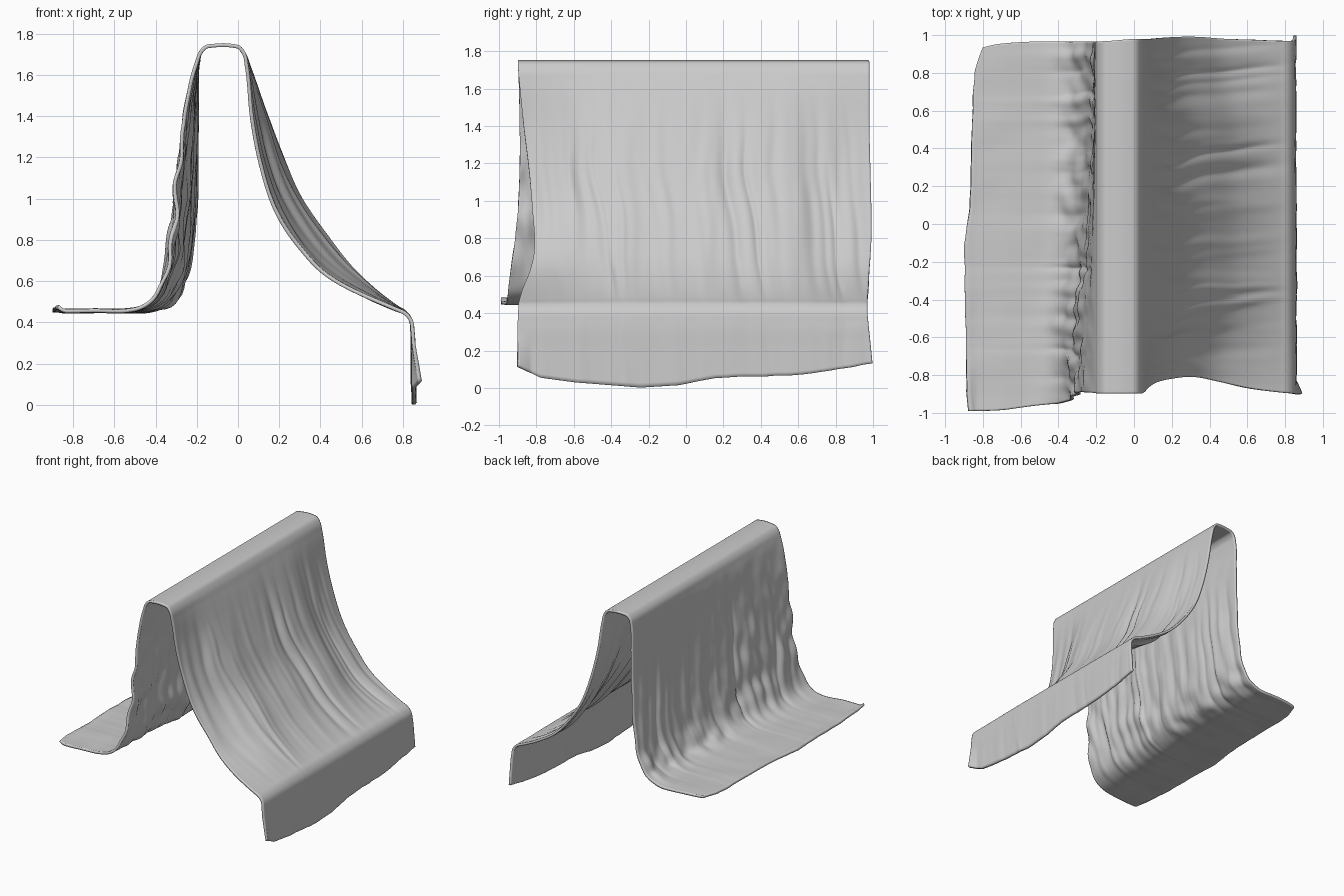
import bpy, bmesh, math, random
from mathutils import Vector, noise

if "Cube" in bpy.data.objects:
    bpy.data.objects.remove(bpy.data.objects["Cube"])

random.seed(4)
FRONT, BACK, COLS = -0.9, 0.97, 190

# Cross-section rows: xA, zA, xB, zB, y of front edge, y of back edge, fold strength
# Left of the ridge A = front end, B = rear; right of the ridge A = sagging ends, B = taut middle
LEFT = [
    (-0.88, .455, -0.88, .455, -0.99, .935, .05), (-0.70, .455, -0.70, .455, -0.985, .955, .08),
    (-0.55, .458, -0.55, .455, -0.965, .965, .12), (-0.46, .480, -0.42, .460, -0.955, .965, .3),
    (-0.40, .530, -0.32, .510, -0.95, .965, .8), (-0.35, .650, -0.26, .610, -0.935, .965, 1),
    (-0.325, .82, -0.225, .80, -0.91, .965, 1), (-0.285, 1.15, -0.205, 1.15, -0.89, .965, .8),
    (-0.245, 1.45, -0.199, 1.45, -0.89, .965, .4), (-0.20, 1.66, -0.193, 1.66, -0.895, .965, .08)]
TOP = [
    (-0.183, 1.705, -0.183, 1.705, -0.897, .965, 0), (-0.155, 1.735, -0.155, 1.735, -0.897, .968, 0),
    (-0.12, 1.741, -0.12, 1.741, -0.897, .97, 0), (-0.03, 1.741, -0.03, 1.741, -0.897, .978, 0),
    (0.005, 1.733, 0.005, 1.733, -0.897, .98, 0), (0.03, 1.70, 0.03, 1.70, -0.897, .98, 0)]
RIGHT = [
    (0.042, 1.64, 0.053, 1.64, -0.892, .98, .1), (0.065, 1.40, 0.122, 1.44, -0.868, .98, .6),
    (0.11, 1.17, 0.20, 1.22, -0.84, .985, .9), (0.188, .94, 0.295, 1.0, -0.82, .99, 1),
    (0.305, .755, 0.42, .81, -0.808, .99, 1), (0.45, .615, 0.56, .635, -0.835, .98, .9),
    (0.62, .525, 0.68, .53, -0.872, .975, .6), (0.76, .465, 0.77, .47, -0.89, .97, .2),
    (0.81, .443, 0.812, .446, -0.895, .97, .05), (0.838, .41, 0.838, .41, -0.897, .97, .03),
    (0.847, .35, 0.847, .35, -0.9, .975, .1), (0.85, .20, 0.85, .20, -0.9, .985, .2),
    (0.852, .0, 0.852, .0, -0.9, .997, .3)]
ROWS = LEFT + TOP + RIGHT
HEM = [(-.9, .115), (-.78, .055), (-.6, .03), (-.25, .002), (-.05, .015), (.15, .055), (.6, .07), (1, .135)]
LEFT_HEM = [(-1, -.86), (-.8, -.885), (-.05, -.9), (.15, -.868), (.5, -.86), (.85, -.845), (.97, -.8)]


def smooth(a, b, v):
    t = min(1, max(0, (v - a) / (b - a)))
    return t * t * (3 - 2 * t)


def lerp_table(table, y):
    for (y0, v0), (y1, v1) in zip(table, table[1:]):
        if y <= y1:
            t = max(0, (y - y0) / (y1 - y0))
            return v0 + (v1 - v0) * t
    return table[-1][1]


def control_points(t):
    """Control points of the cross-section at fraction t from front to back."""
    y = FRONT + t * (BACK - FRONT)
    w_left = smooth(-0.95, 0.6, y) + .18 * noise.noise(Vector((0, y * 4, 1))) * smooth(-.9, -.7, y)
    w_right = smooth(-0.9, -0.4, y) * (1 - .68 * smooth(0.4, 0.97, y))
    w_right += .1 * noise.noise(Vector((7, y * 4, 1))) * smooth(-.9, -.7, y)
    pts = []
    for i, (xa, za, xb, zb, yf, yb, amp) in enumerate(ROWS):
        w = min(1, max(0, w_left)) if i < len(LEFT) else min(1, max(0, w_right))
        pts.append([xa + (xb - xa) * w, za + (zb - za) * w, yf + (yb - yf) * t, amp])
    pts[0][0] = lerp_table(LEFT_HEM, y) + .004 * noise.noise(Vector((1, y * 9, 0)))
    hem = lerp_table(HEM, y) + .006 * noise.noise(Vector((2, y * 9, 0))) * smooth(-.2, .2, y)
    pts[-1][1] = hem
    pts[-2][1] = hem + (0.35 - hem) * .55
    return pts


def spline(pts, h, counts):
    """Smooth curve through the points, tangents weighted by spacing."""
    n, dim = len(pts), range(4)
    d = [[(pts[i + 1][k] - pts[i][k]) / h[i] for k in dim] for i in range(n - 1)]
    m = [d[0]] + [[(d[i - 1][k] * h[i] + d[i][k] * h[i - 1]) / (h[i] + h[i - 1]) for k in dim]
                  for i in range(1, n - 1)] + [d[-1]]
    out = []
    for i in range(n - 1):
        for j in range(counts[i]):
            s = j / counts[i]
            a, b = 2 * s**3 - 3 * s**2 + 1, s**3 - 2 * s**2 + s
            c, e = 3 * s**2 - 2 * s**3, s**3 - s**2
            out.append([a * pts[i][k] + b * h[i] * m[i][k] + c * pts[i + 1][k] + e * h[i] * m[i + 1][k]
                        for k in dim])
    return out + [list(pts[-1])]


def make_folds(count, drift):
    """Random long folds: position, slant, width, depth, start height."""
    return [(-.85 + 1.75 * (i + random.uniform(.1, .9)) / count, random.uniform(-.1, 1) * drift,
             random.uniform(.018, .04), random.uniform(-.018, .012), random.uniform(1.2, 1.75))
            for i in range(count)]


FOLDS = {-1: make_folds(28, .06), 1: make_folds(28, .14)}


def fold_depth(side, y, z):
    total = .006 * noise.noise(Vector((side * 9, y * 6, z * 1.5)))
    total += .005 * noise.noise(Vector((side * 5, y * 14, z * 2)))
    wander = .03 * noise.noise(Vector((side * 3, y * 2, z * 3)))
    for pos, drift, width, depth, start in FOLDS[side]:
        centre = pos + drift * (1.5 - z) + wander
        total += depth * math.exp(-((y - centre) / width) ** 2) * (1 - smooth(start - .4, start + .15, z))
    return total


# Draped sheet: a grid swept from front to back
base = control_points(.5)
spacing = [math.hypot(b[0] - a[0], b[1] - a[1]) for a, b in zip(base, base[1:])]
counts = [max(5, round(s / .022)) for s in spacing]
bm = bmesh.new()
grid = []
for c in range(COLS + 1):
    row = spline(control_points(c / COLS), spacing, counts)
    verts = []
    for i, (x, z, y, amp) in enumerate(row):
        p, q = row[max(0, i - 1)], row[min(len(row) - 1, i + 1)]
        tx, tz = q[0] - p[0], q[1] - p[1]
        length = math.hypot(tx, tz) or 1
        off = amp * fold_depth(-1 if x < -.07 else 1, y, z)
        # buckling where the left side meets the floor
        if x < -.2:
            off += .028 * noise.noise(Vector((x * 10, y * 10, z * 6))) * math.exp(-((x + .31) / .07) ** 2)
            off += .006 * noise.noise(Vector((x * 5, y * 5, 8))) * smooth(-.3, -.4, x) if z < .55 else 0
        nx, nz = x - tz / length * off, z + tx / length * off
        # curled corners
        if x > .8:
            nx += .05 * max(0, 1 - (y + .9) / .07) * max(0, 1 - z / .3)
        if x < -.84:
            nz += .025 * smooth(-.84, -.88, x) * (.2 + .8 * max(0, 1 - (y + 1) / .3))
        verts.append(bm.verts.new((nx, y, nz)))
    grid.append(verts)
for a, b in zip(grid, grid[1:]):
    for i in range(len(a) - 1):
        bm.faces.new((a[i], a[i + 1], b[i + 1], b[i]))
bmesh.ops.recalc_face_normals(bm, faces=bm.faces)
mesh = bpy.data.meshes.new("draped_cloth")
bm.to_mesh(mesh)
bm.free()
cloth = bpy.data.objects.new("draped_cloth", mesh)
bpy.context.collection.objects.link(cloth)

# Cloth thickness and shading
solid = cloth.modifiers.new("thickness", "SOLIDIFY")
solid.thickness, solid.offset = .018, 0
bpy.context.view_layer.objects.active = cloth
cloth.select_set(True)
bpy.ops.object.shade_smooth_by_angle(angle=math.radians(50))
